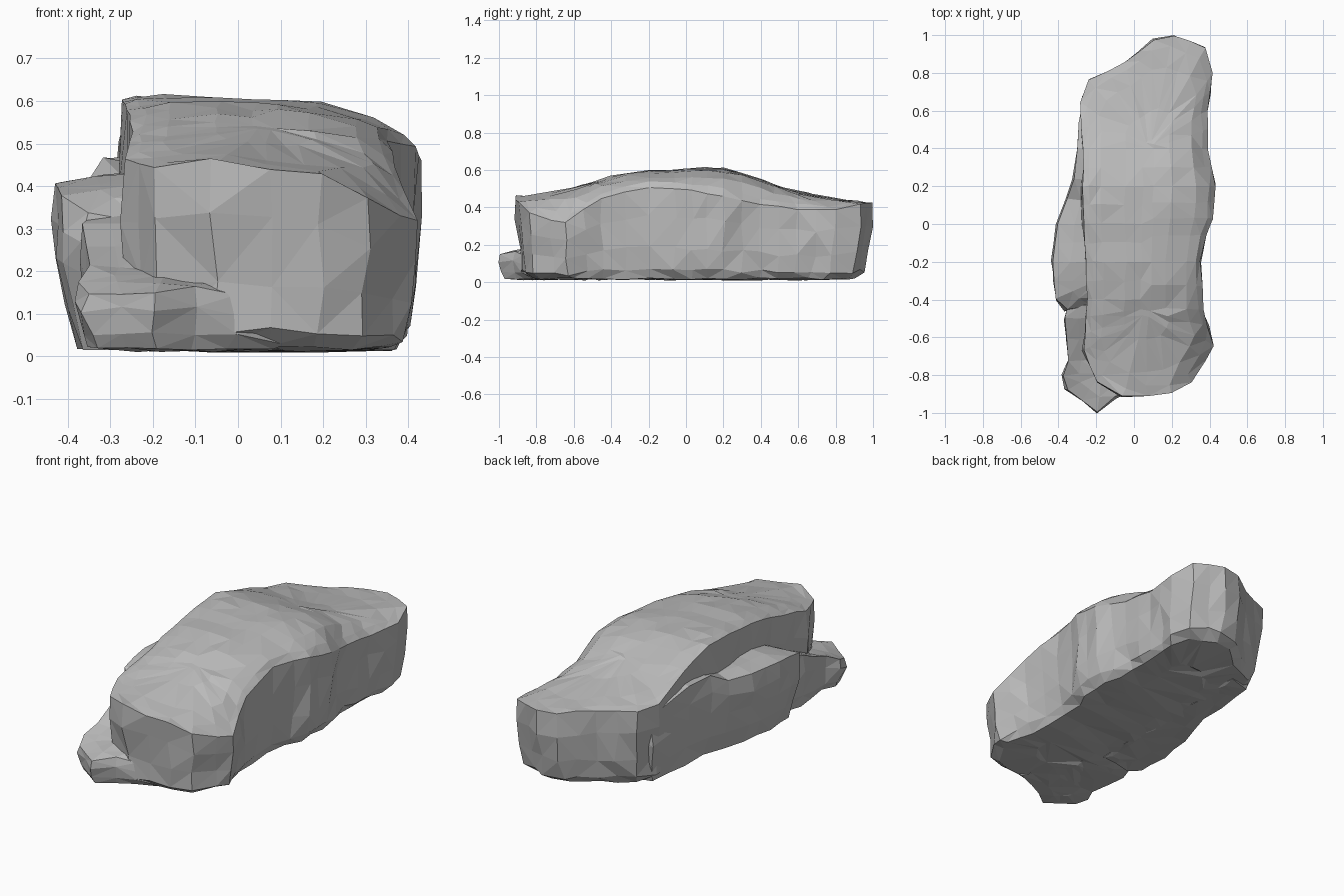
import bpy, bmesh, random
from mathutils import Vector

random.seed(4)

cube = bpy.data.objects.get("Cube")
if cube:
    bpy.data.objects.remove(cube)

stone = bpy.data.materials.new("grey stone")
stone.use_nodes = True
grey = (0.5, 0.5, 0.5, 1)
stone.diffuse_color = grey
stone.node_tree.nodes["Principled BSDF"].inputs["Base Color"].default_value = grey


def interpolate(profile, value):
    """Linear lookup in a list of (position, height) pairs."""
    if value <= profile[0][0]:
        return profile[0][1]
    for (a, low), (b, high) in zip(profile, profile[1:]):
        if value <= b:
            return low + (high - low) * (value - a) / (b - a)
    return profile[-1][1]


def resample(rim, spacing):
    """Split the long sides of a closed rim into even steps."""
    points = []
    for start, end in zip(rim, rim[1:] + rim[:1]):
        start, end = Vector(start), Vector(end)
        steps = max(1, round((end - start).length / spacing))
        points += [start.lerp(end, i / steps) for i in range(steps)]
    return points


def spine_point(spine, y):
    """Point on the centre line level with y, held within its ends."""
    front, back = (Vector(p) for p in spine)
    share = (y - front.y) / (back.y - front.y)
    return front.lerp(back, min(1, max(0, share)))


def make_rock(name, rim, spine, crest, rings, spacing, rough, tilt=0):
    """Rock from a rim (x, y, edge height): walls hang below it, the top domes to the crest.

    Each ring is (spread from spine, share of edge height, share of the way to the crest).
    """
    bm = bmesh.new()
    points = resample(rim, spacing)
    loops = []
    for spread, lift, dome in rings:
        loop = []
        for p in points:
            centre = spine_point(spine, p.y)
            flat = centre.lerp(p.xy, spread)
            edge = 0.015 + (p.z - 0.015) * lift
            top = interpolate(crest, flat.y) - tilt * flat.x
            height = edge + (top - edge) * dome
            shake = Vector(random.uniform(-rough, rough) for _ in range(3))
            # The rim, base and dome stay calmer than the walls
            shake *= 0.5 if dome or lift < 0.05 or lift == 1 else 1
            spot = Vector((flat.x, flat.y, height)) + shake
            spot.z = max(spot.z, 0.003)
            loop.append(bm.verts.new(spot))
        loops.append(loop)
    for lower, upper in zip(loops, loops[1:]):
        count = len(lower)
        for i in range(count):
            j = (i + 1) % count
            bm.faces.new((lower[i], lower[j], upper[j], upper[i]))
    bm.faces.new(reversed(loops[0]))
    bm.faces.new(loops[-1])
    # Irregular triangles give the chipped, faceted look
    bmesh.ops.remove_doubles(bm, verts=bm.verts, dist=0.02)
    bmesh.ops.triangulate(bm, faces=bm.faces)
    bmesh.ops.recalc_face_normals(bm, faces=bm.faces)
    mesh = bpy.data.meshes.new(name)
    bm.to_mesh(mesh)
    bm.free()
    mesh.materials.append(stone)
    rock = bpy.data.objects.new(name, mesh)
    bpy.context.collection.objects.link(rock)
    return rock


# Main boulder, rim listed from the front left corner around
body_rim = [
    (-0.2, -0.84, 0.44), (-0.06, -0.915, 0.46), (0.2, -0.895, 0.43),
    (0.31, -0.84, 0.37), (0.38, -0.72, 0.33), (0.42, -0.64, 0.32),
    (0.37, -0.45, 0.45), (0.355, -0.2, 0.51), (0.38, -0.06, 0.5),
    (0.42, 0.03, 0.49), (0.43, 0.2, 0.46), (0.39, 0.4, 0.41),
    (0.39, 0.6, 0.39), (0.42, 0.8, 0.39), (0.38, 0.93, 0.42),
    (0.21, 1, 0.43), (0.1, 0.98, 0.43), (-0.05, 0.86, 0.44),
    (-0.24, 0.76, 0.45), (-0.28, 0.64, 0.46), (-0.27, 0.4, 0.54),
    (-0.275, 0.2, 0.605), (-0.27, 0, 0.59), (-0.25, -0.2, 0.57),
    (-0.25, -0.4, 0.53), (-0.27, -0.67, 0.46),
]
body_crest = [
    (-0.9, 0.46), (-0.7, 0.48), (-0.5, 0.53), (-0.35, 0.58), (-0.2, 0.595),
    (0.15, 0.61), (0.3, 0.58), (0.45, 0.53), (0.6, 0.48), (0.8, 0.46), (1, 0.43),
]
body_rings = [
    (0.4, 0, 0), (0.83, 0.01, 0), (0.92, 0.1, 0), (0.96, 0.35, 0), (0.99, 0.7, 0),
    (1, 1, 0), (0.9, 1, 0.35), (0.72, 1, 0.75), (0.35, 1, 1), (0.08, 1, 1),
]
make_rock("main_boulder", body_rim, ((0.06, -0.45), (0.08, 0.4)),
          body_crest, body_rings, 0.11, 0.012, 0.06)

# Lower shelf leaning on the right flank, its rear climbing into the boulder
shelf_rings = [
    (0.4, 0, 0), (0.75, 0.01, 0), (0.89, 0.25, 0), (0.97, 0.55, 0), (1, 0.78, 0),
    (0.96, 1, 0), (0.6, 1, 0.7), (0.1, 1, 1),
]
shelf_rim = [
    (-0.1, -0.42, 0.3), (-0.36, -0.46, 0.34), (-0.42, -0.4, 0.38),
    (-0.44, -0.2, 0.41), (-0.41, 0, 0.41), (-0.36, 0.13, 0.41),
    (-0.32, 0.24, 0.47), (-0.31, 0.4, 0.47), (-0.295, 0.54, 0.44),
    (-0.27, 0.68, 0.4), (-0.1, 0.72, 0.38), (-0.1, 0, 0.43),
]
shelf_crest = [(-0.45, 0.38), (-0.2, 0.43), (0.1, 0.44), (0.4, 0.47), (0.7, 0.4)]
make_rock("side_shelf", shelf_rim, ((-0.18, -0.3), (-0.14, 0.5)),
          shelf_crest, shelf_rings, 0.12, 0.01)

# Low toe poking out of the front right corner and fading into the front
toe_rim = [
    (0.12, -0.83, 0.1), (0, -0.88, 0.14), (-0.1, -0.92, 0.16), (-0.2, -1, 0.15),
    (-0.36, -0.88, 0.15), (-0.38, -0.8, 0.17), (-0.35, -0.72, 0.21),
    (-0.37, -0.5, 0.31), (-0.34, -0.38, 0.33), (-0.1, -0.4, 0.3), (0.05, -0.7, 0.18),
]
toe_crest = [(-1, 0.16), (-0.85, 0.18), (-0.7, 0.21), (-0.5, 0.31), (-0.4, 0.34)]
toe_rings = [
    (0.4, 0, 0), (0.86, 0.02, 0), (0.95, 0.25, 0), (1, 0.7, 0),
    (0.97, 1, 0), (0.6, 1, 0.8), (0.1, 1, 1),
]
make_rock("front_toe", toe_rim, ((-0.16, -0.78), (-0.18, -0.5)),
          toe_crest, toe_rings, 0.1, 0.01)
